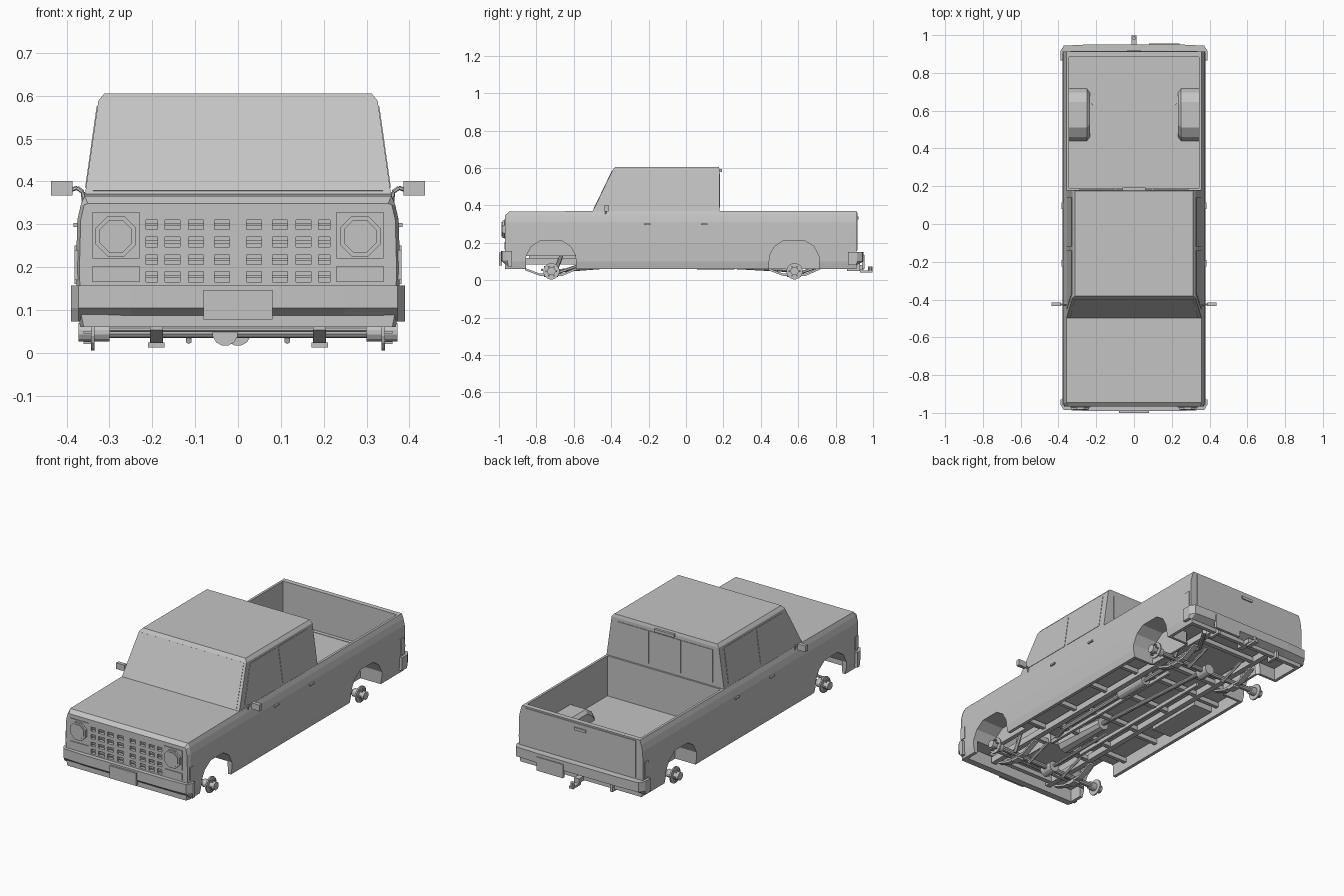
import bpy, bmesh, math
from mathutils import Vector

if "Cube" in bpy.data.objects:
    bpy.data.objects.remove(bpy.data.objects["Cube"], do_unlink=True)

grey = bpy.data.materials.new("plain_grey")
grey.use_nodes = True
grey.diffuse_color = (0.55, 0.55, 0.55, 1)
grey.node_tree.nodes["Principled BSDF"].inputs["Base Color"].default_value = grey.diffuse_color


def finish(name, bm):
    bmesh.ops.recalc_face_normals(bm, faces=bm.faces)
    mesh = bpy.data.meshes.new(name)
    bm.to_mesh(mesh)
    bm.free()
    mesh.materials.append(grey)
    obj = bpy.data.objects.new(name, mesh)
    bpy.context.collection.objects.link(obj)
    return obj


def add_loft(bm, rings):
    rows = [[bm.verts.new(p) for p in ring] for ring in rings]
    n = len(rows[0])
    for a, b in zip(rows, rows[1:]):
        for i in range(n):
            bm.faces.new((a[i], a[(i + 1) % n], b[(i + 1) % n], b[i]))
    bm.faces.new(rows[0])
    bm.faces.new(rows[-1])


def loft(name, rings):
    bm = bmesh.new()
    add_loft(bm, rings)
    return finish(name, bm)


def boxes(name, spans):
    # each span is (x0, x1, y0, y1, z0, z1)
    bm = bmesh.new()
    for x0, x1, y0, y1, z0, z1 in spans:
        add_loft(bm, [[(x0, y0, z), (x1, y0, z), (x1, y1, z), (x0, y1, z)] for z in (z0, z1)])
    return finish(name, bm)


def side_prism(name, profile, x0, x1):
    return loft(name, [[(x, y, z) for y, z in profile] for x in (x0, x1)])


def tube(name, path, r, sides=10, r2=None):
    # straight cylinders joined end to end along a path
    bm = bmesh.new()
    for a, b in zip(path, path[1:]):
        a, b = Vector(a), Vector(b)
        turn = (b - a).to_track_quat('Z', 'Y')
        ring = [Vector((math.cos(t), math.sin(t), 0)) for t in
                [(i + 0.5) * math.tau / sides for i in range(sides)]]
        add_loft(bm, [[p + turn @ (v * q) for v in ring] for p, q in ((a, r), (b, r2 or r))])
    return finish(name, bm)


def mirror(obj):
    mod = obj.modifiers.new("mirror", 'MIRROR')
    mod.use_axis[0] = True
    return obj


def cut(obj, cutter):
    mod = obj.modifiers.new("cut", 'BOOLEAN')
    mod.operation = 'DIFFERENCE'
    mod.solver = 'EXACT'
    mod.object = cutter
    bpy.context.view_layer.objects.active = obj
    bpy.ops.object.modifier_apply(modifier=mod.name)


def arch(yc, grow=0.0, low=0.0):
    half = [(0.137, low), (0.132, 0.13), (0.105, 0.18), (0.055, 0.213)]
    pts = [(yc - w - grow, z + (grow if z > low else 0)) for w, z in half]
    return pts + [(2 * yc - y, z) for y, z in reversed(pts)]


# Lower body, with shoulders and a softened nose
def section(y, top, inset):
    half = [(0.368, 0.06), (0.376, 0.1), (0.378, 0.2), (0.375, 0.31), (0.367, 0.345), (0.358, top)]
    right = [(x - inset, y, min(z, top)) for x, z in half]
    return right + [(-x, y, z) for x, y, z in reversed(right)]


body = loft("body", [section(-0.967, 0.348, 0.008), section(-0.945, 0.366, 0),
                     section(-0.5, 0.37, 0), section(0.912, 0.37, 0)])
cutters = [
    boxes("bed_cutter", [(-0.345, 0.345, 0.19, 0.885, 0.15, 0.6)]),
    boxes("under_cutter", [(-0.35, 0.35, -0.93, 0.89, 0, 0.13)]),
    boxes("engine_cutter", [(-0.22, 0.22, -0.92, -0.55, 0.01, 0.32)]),
]
wells = [side_prism("well_cutter", arch(y), s * 0.245, s * 0.5) for y in (-0.722, 0.578) for s in (-1, 1)]
columns = [(0.02, 0.055), (0.08, 0.115), (0.135, 0.17), (0.188, 0.215)]
rows = [(0.165, 0.19), (0.206, 0.228), (0.247, 0.27), (0.288, 0.31)]
slots = [(min(s * a, s * b), max(s * a, s * b), -1, -0.95, z0, z1)
         for s in (-1, 1) for a, b in columns for z0, z1 in rows]
cutters.append(boxes("grille_cutter", slots))
for c in cutters + wells:
    cut(body, c)

# Wheel housings standing in the bed
for s in (-1, 1):
    rings = [[(s * x, y, z) for y, z in arch(0.578, g, 0.06)] for x, g in ((0.232, -0.004), (0.25, 0.012), (0.36, 0.012))]
    housing = loft("wheel_housing", rings)
    cut(housing, wells[2 if s < 0 else 3])
for c in cutters + wells:
    bpy.data.objects.remove(c, do_unlink=True)

# Grille bars, lamps and front panels
boxes("grille_bars", [(-0.216, 0.216, -0.963, -0.945, (a + b) / 2 - 0.003, (a + b) / 2 + 0.003) for a, b in rows])
mirror(boxes("lamp_surround", [(0.23, 0.34, -0.971, -0.96, 0.22, 0.328)]))
mirror(boxes("turn_signal", [(0.23, 0.34, -0.971, -0.96, 0.165, 0.203)]))
mirror(tube("headlight", [(0.285, -0.968, 0.272), (0.285, -0.982, 0.272)], 0.051, 8))
mirror(tube("headlight_glass", [(0.285, -0.968, 0.272), (0.285, -0.986, 0.272)], 0.041, 8))

# Cab with sloped windscreen and tucked sides
def cab_ring(z, x, y0, y1):
    return [(-x, y0, z), (x, y0, z), (x, y1, z), (-x, y1, z)]


loft("cab", [cab_ring(0.36, 0.357, -0.502, 0.18), cab_ring(0.37, 0.357, -0.498, 0.18),
             cab_ring(0.588, 0.326, -0.393, 0.18), cab_ring(0.605, 0.312, -0.38, 0.176)])


def plate(name, pts, normal, thick=0.003):
    shift = Vector(normal) * thick
    return loft(name, [[Vector(p) - shift for p in pts], [Vector(p) + shift for p in pts]])


def cab_x(z):
    return 0.357 - (z - 0.37) * 0.142


def cab_y(z):
    return -0.498 + (z - 0.37) * 0.482


plate("windscreen", [(-0.338, cab_y(0.378), 0.378), (0.338, cab_y(0.378), 0.378),
                     (0.312, cab_y(0.585), 0.585), (-0.312, cab_y(0.585), 0.585)], (0, -0.9, 0.43), 0.002)
front_glass = [(-0.45, 0.385), (-0.14, 0.385), (-0.14, 0.575), (-0.365, 0.575)]
rear_glass = [(-0.12, 0.385), (0.14, 0.385), (0.14, 0.575), (-0.12, 0.575)]
for name, shape in (("front_side_window", front_glass), ("rear_side_window", rear_glass)):
    mirror(plate(name, [(cab_x(z), y, z) for y, z in shape], (1, 0, 0.14), 0.002))
boxes("rear_window", [(a, b, 0.176, 0.183, 0.39, 0.57) for a, b in ((-0.29, -0.1), (-0.095, 0.095), (0.1, 0.29))])
boxes("high_brake_light", [(-0.06, 0.06, 0.17, 0.192, 0.578, 0.594)])

# Mirrors, door handles and side lamps
mirror(boxes("mirror_head", [(0.386, 0.436, -0.435, -0.415, 0.367, 0.401)]))
mirror(tube("mirror_arm", [(0.355, -0.43, 0.31), (0.362, -0.43, 0.375), (0.375, -0.427, 0.385), (0.39, -0.425, 0.38)], 0.005, 6))
mirror(boxes("door_handles", [(0.37, 0.384, y, y + 0.035, 0.294, 0.303) for y in (-0.225, 0.08)]))
mirror(boxes("side_lamps", [(0.37, 0.381, -0.955, -0.925, 0.17, 0.24), (0.37, 0.381, 0.87, 0.9, 0.16, 0.25)]))

# Tailgate details
boxes("tailgate", [(-0.335, 0.335, 0.9, 0.916, 0.16, 0.362)])
boxes("tailgate_handle", [(-0.035, 0.035, 0.91, 0.922, 0.325, 0.34)])


# Bumpers wrapping around the corners
def bumper(name, face, back, sign, top, mid, low):
    def ring(x, shift):
        return [(x, back, top), (x, face - sign * shift, top), (x, face - sign * shift, mid),
                (x, face - sign * max(0.04, shift), low), (x, back, low)]
    return loft(name, [ring(-0.39, 0.035), ring(-0.372, 0.006), ring(-0.25, 0),
                       ring(0.25, 0), ring(0.372, 0.006), ring(0.39, 0.035)])


bumper("front_bumper", -0.99, -0.93, -1, 0.157, 0.105, 0.073)
bumper("rear_bumper", 0.95, 0.865, 1, 0.152, 0.1, 0.08)
boxes("front_plate", [(-0.08, 0.08, -1.0, -0.985, 0.078, 0.147)])
boxes("rear_plate", [(0.08, 0.24, 0.94, 0.955, 0.06, 0.135)])

# Ladder frame with crossmembers
mirror(boxes("frame_rail", [(0.17, 0.2, -0.92, 0.88, 0.085, 0.12), (0.09, 0.105, -0.55, 0.4, 0.075, 0.095)]))
boxes("crossmembers", [(-0.19, 0.19, y, y + 0.025, 0.09, 0.115) for y in (-0.9, -0.6, -0.42, -0.2, 0.05, 0.28, 0.43, 0.74, 0.85)])
mirror(boxes("outriggers", [(0.19, 0.355, y, y + 0.02, 0.1, 0.125) for y in (-0.5, -0.25, 0.0, 0.25, 0.4)]))

# Axles, hubs, differentials and leaf springs
for label, yc, dx in (("front", -0.72, -0.03), ("rear", 0.58, 0.0)):
    tube(label + "_axle", [(-0.34, yc, 0.048), (0.34, yc, 0.048)], 0.014)
    tube(label + "_differential", [(dx, yc - 0.04, 0.046), (dx, yc, 0.046), (dx, yc + 0.035, 0.046)], 0.03, 12)
    mirror(tube(label + "_brake_disc", [(0.335, yc, 0.048), (0.343, yc, 0.048)], 0.044, 16))
    mirror(tube(label + "_hub", [(0.3, yc, 0.048), (0.372, yc, 0.048)], 0.022, 12))
    studs = [(math.cos(t) * 0.028, math.sin(t) * 0.028) for t in [i * math.tau / 6 for i in range(6)]]
    mirror(boxes(label + "_wheel_studs", [(0.34, 0.36, yc + a - 0.003, yc + a + 0.003, 0.045 + b, 0.051 + b) for a, b in studs]))
    leaf = [(-0.14, 0.065), (-0.06, 0.035), (0.06, 0.035), (0.15, 0.075)]
    strip = [(yc + y, z) for y, z in leaf] + [(yc + y, z - 0.012) for y, z in reversed(leaf)]
    mirror(side_prism(label + "_leaf_spring", strip, 0.175, 0.205))
    mirror(boxes(label + "_spring_clamp", [(0.172, 0.21, yc - 0.025, yc + 0.025, 0.012, 0.024)]))
    mirror(tube(label + "_shock", [(0.225, yc + 0.02, 0.04), (0.215, yc + 0.06, 0.15)], 0.01, 8))
    mirror(tube(label + "_locating_arm", [(0.115, yc, 0.028), (0.115, yc + 0.15, 0.08)], 0.008, 6))

# Engine, gearbox, drive shafts, tank and exhaust
boxes("engine", [(-0.1, 0.1, -0.84, -0.56, 0.09, 0.25)])
tube("gearbox", [(0, -0.56, 0.11), (0, -0.25, 0.1)], 0.05, 10, 0.035)
tube("rear_drive_shaft", [(0, -0.25, 0.1), (0, 0.55, 0.055)], 0.012)
tube("front_drive_shaft", [(-0.06, -0.3, 0.08), (-0.03, -0.69, 0.05)], 0.009)
boxes("fuel_tank", [(-0.33, -0.21, -0.1, 0.24, 0.075, 0.13)])
tube("exhaust", [(0.08, -0.55, 0.1), (0.14, -0.4, 0.085), (0.14, 0.42, 0.085), (0.14, 0.58, 0.1),
                 (0.14, 0.7, 0.085), (0.24, 0.86, 0.075)], 0.012, 8)
tube("muffler", [(0.14, 0.06, 0.085), (0.14, 0.26, 0.085)], 0.028, 12)
tube("steering_link", [(-0.3, -0.77, 0.055), (0.3, -0.77, 0.055)], 0.007, 8)

# Tow hitch with ball
boxes("hitch", [(-0.015, 0.015, 0.86, 0.95, 0.055, 0.08), (-0.012, 0.012, 0.93, 0.998, 0.04, 0.052)])
tube("hitch_ball", [(0, 0.985, 0.045), (0, 0.985, 0.072)], 0.011, 10)
mirror(boxes("hitch_brackets", [(0.19, 0.205, 0.86, 0.93, 0.05, 0.09)]))
